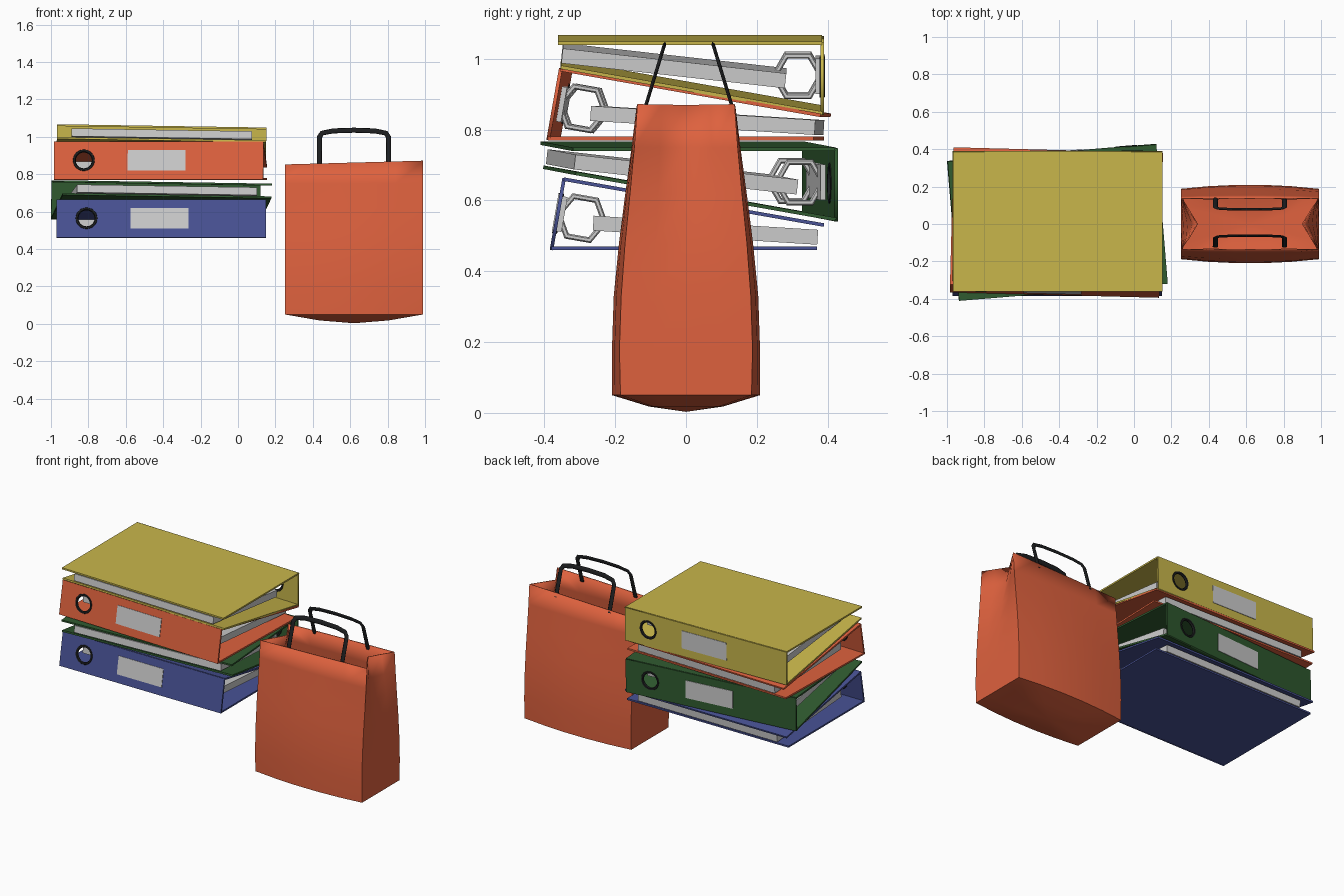
import bpy, bmesh
from math import radians as rad, cos, sin, pi
from mathutils import Matrix as M

if "Cube" in bpy.data.objects:
    bpy.data.objects.remove(bpy.data.objects["Cube"])


def mat(name, rgb):
    m = bpy.data.materials.new(name)
    m.diffuse_color = (*rgb, 1)
    m.use_nodes = True
    m.node_tree.nodes["Principled BSDF"].inputs["Base Color"].default_value = m.diffuse_color
    return m


BLUE = mat("blue", (0.065, 0.085, 0.30))
GREEN = mat("green", (0.03, 0.105, 0.03))
ORANGE = mat("orange", (0.73, 0.12, 0.048))
YELLOW = mat("yellow", (0.58, 0.47, 0.07))
BLACK = mat("black", (0.012, 0.013, 0.014))


def finish(ob, name, matrix, material=None):
    ob.name = name
    ob.matrix_world = matrix
    if material:
        ob.data.materials.append(material)
    return ob


def T(x, y, z):
    return M.Translation((x, y, z))


def R(deg, axis):
    return M.Rotation(rad(deg), 4, axis)


def box(name, size, matrix, material=None):
    bpy.ops.mesh.primitive_cube_add(size=1)
    return finish(bpy.context.object, name, matrix @ M.Diagonal((*size, 1)), material)


def torus(name, r, t, seg, sides, matrix, material=None):
    bpy.ops.mesh.primitive_torus_add(major_radius=r, minor_radius=t,
                                     major_segments=seg, minor_segments=sides)
    return finish(bpy.context.object, name, matrix, material)


def curve(name, loops, cyclic, matrix, material, **settings):
    cu = bpy.data.curves.new(name, 'CURVE')
    for k, v in settings.items():
        setattr(cu, k, v)
    for pts in loops:
        sp = cu.splines.new('POLY')
        sp.points.add(len(pts) - 1)
        for p, co in zip(sp.points, pts):
            p.co = (*co, 1)
        sp.use_cyclic_u = cyclic
    ob = bpy.data.objects.new(name, cu)
    bpy.context.collection.objects.link(ob)
    finish(ob, name, matrix, material)
    bpy.ops.object.select_all(action='DESELECT')
    ob.select_set(True)
    bpy.context.view_layer.objects.active = ob
    bpy.ops.object.convert(target='MESH')
    return bpy.context.object


L, H, TH = 1.12, 0.206, 0.01   # binder length, spine width, board thickness


def binder(name, W, color):
    # bottom and sloping top boards
    box(name + "_bottom_cover", (L, 0.75, TH), W @ T(0, -0.005, TH / 2), color)
    box(name + "_top_cover", (L, 0.746, TH),
        W @ T(0, -0.345, 0.2) @ R(-10, 'X') @ T(0, 0.373, 0), color)
    # leaning spine with a finger hole
    S = W @ T(0, -0.38, 0) @ R(80, 'X')
    rect = [(-L / 2, 0, 0), (L / 2, 0, 0), (L / 2, H, 0), (-L / 2, H, 0)]
    hole = [(-0.4 + 0.05 * cos(a * pi / 12), 0.105 + 0.05 * sin(a * pi / 12), 0)
            for a in range(24)]
    curve(name + "_spine", [rect, hole], True, S, color,
          dimensions='2D', fill_mode='BOTH', extrude=TH / 2)
    torus(name + "_hole_rim", 0.052, 0.009, 24, 6, S @ T(-0.4, 0.105, 0), BLACK)
    box(name + "_label", (0.31, 0.11, 0.004), S @ T(-0.01, 0.105, 0.006))
    # ring mechanism and paper
    box(name + "_ring_plate", (0.5, 0.1, 0.014), S @ T(0, 0.105, -0.012))
    for i, x in enumerate((-0.14, 0.14)):
        torus(f"{name}_ring_{i}", 0.066, 0.009, 6, 6,
              W @ T(x, -0.295, 0.09) @ R(80, 'X') @ R(90, 'Y'))
    box(name + "_paper", (0.965, 0.635, 0.042), W @ T(0, 0.055, 0.056) @ R(-3.6, 'X'))


flip = R(-10, 'X') @ R(180, 'Z')   # turned round and lying on the slope below
binder("blue_binder", T(-0.41, 0, 0.46), BLUE)
binder("green_binder", T(-0.41, 0.005, 0.616) @ R(4.7, 'Z') @ R(0.9, 'Y') @ flip, GREEN)
binder("orange_binder", T(-0.415, 0.005, 0.77) @ R(-1.5, 'Z'), ORANGE)
binder("yellow_binder", T(-0.41, 0.01, 0.916) @ R(0.9, 'Y') @ flip, YELLOW)


# paper bag: rings of (height, half depth, front bulge, side fold-in)
CX, HX = 0.62, 0.37
LEVELS = [(0.05, 0.185, 0.025, 0), (0.18, 0.188, 0.022, 0), (0.33, 0.183, 0.022, 0),
          (0.48, 0.172, 0.018, 0.012), (0.62, 0.158, 0.014, 0.035),
          (0.75, 0.146, 0.008, 0.06), (0.862, 0.137, 0.003, 0.085)]
US, VS = (-1, -0.6, -0.2, 0.2, 0.6, 1), (-0.5, 0, 0.5)


def outline(d, bulge, fold):
    half = [(u, -(d + bulge * (1 - u * u))) for u in US]
    half += [(1 - fold / HX * (1 - abs(v)), v * d) for v in VS]
    return half + [(-u, -y) for u, y in half]


bm = bmesh.new()
rings = []
base = outline(*LEVELS[0][1:])
# bulging bottom ring, then the walls
rings.append([bm.verts.new((CX + HX * u * 0.5, y * 0.5, 0.018)) for u, y in base])
for z, *shape in LEVELS:
    rings.append([bm.verts.new((CX + HX * u, y, z + (0.01 * u if z > 0.8 else 0)))
                  for u, y in outline(*shape)])
n = len(base)
for a, b in zip(rings, rings[1:]):
    for i in range(n):
        j = (i + 1) % n
        bm.faces.new((a[i], a[j], b[j], b[i]))
tip = bm.verts.new((CX, 0, 0.003))
for i in range(n):
    bm.faces.new((tip, rings[0][(i + 1) % n], rings[0][i]))
me = bpy.data.meshes.new("bag")
bm.to_mesh(me)
bm.free()
bag = bpy.data.objects.new("bag", me)
bpy.context.collection.objects.link(bag)
finish(bag, "bag", M.Identity(4), ORANGE)
bpy.ops.object.select_all(action='DESELECT')
bag.select_set(True)
bpy.context.view_layer.objects.active = bag
bpy.ops.object.shade_smooth_by_angle(angle=rad(50))
sol = bag.modifiers.new("wall", 'SOLIDIFY')
sol.thickness, sol.offset = 0.007, -1

# flat strap handles leaning towards each other
path = [(-0.185, 0, 0), (-0.185, 0, 0.165), (-0.17, 0, 0.188), (-0.11, 0, 0.2), (0, 0, 0.204)]
path += [(-x, y, z) for x, y, z in reversed(path[:-1])]
for name, y, lean in (("front_handle", -0.122, -17), ("back_handle", 0.138, 17)):
    curve(name, [path], False, T(CX, y, 0.84) @ R(lean, 'X') @ M.Diagonal((1, 0.4, 1, 1)),
          BLACK, dimensions='3D', bevel_depth=0.014, bevel_resolution=1, use_fill_caps=True)
